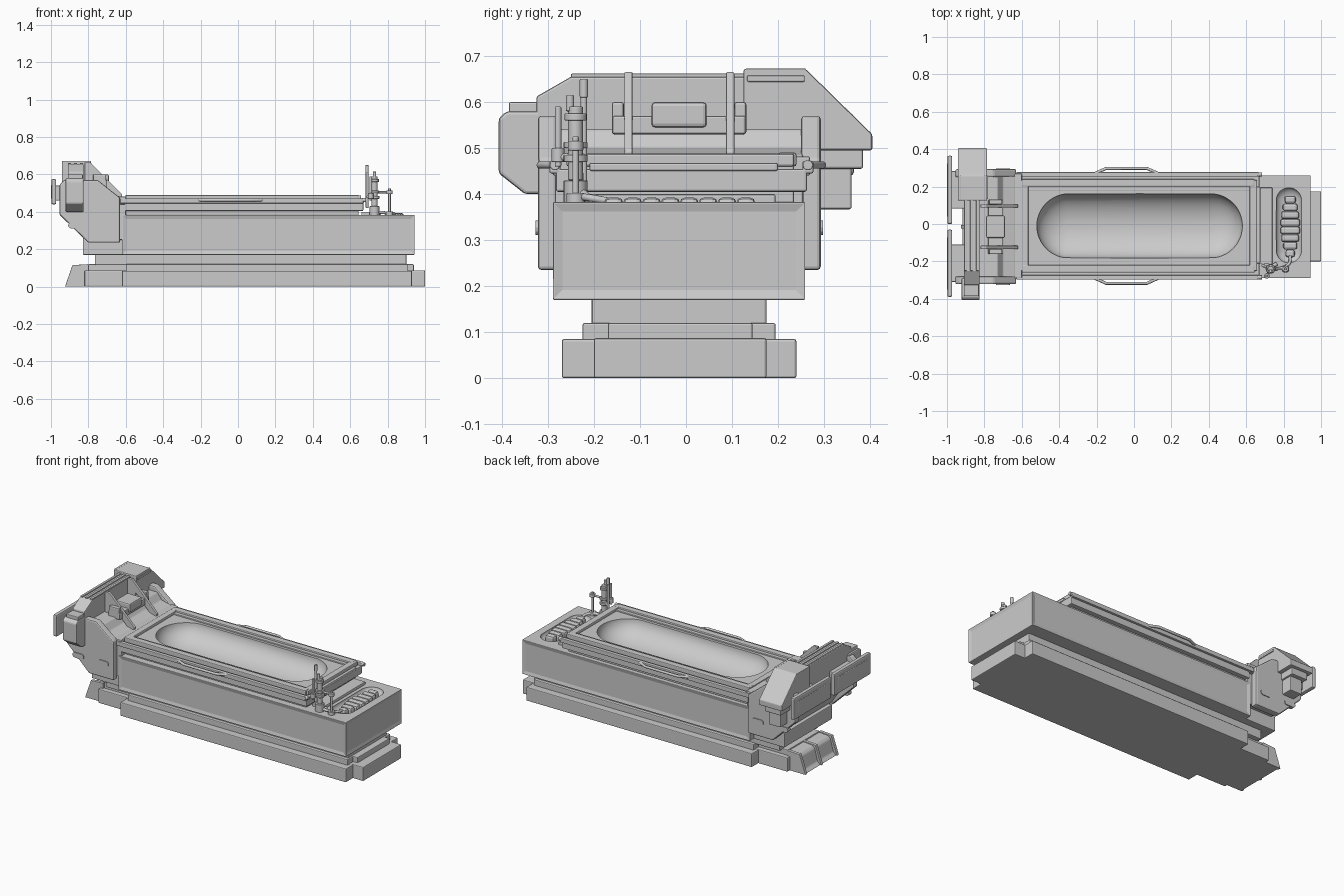
import bpy, bmesh, math
from mathutils import Vector, Matrix

if "Cube" in bpy.data.objects:
    bpy.data.objects.remove(bpy.data.objects["Cube"])


def finish(name, bm, bevel=0.0, smooth=False):
    bmesh.ops.recalc_face_normals(bm, faces=bm.faces[:])
    me = bpy.data.meshes.new(name)
    bm.to_mesh(me)
    bm.free()
    ob = bpy.data.objects.new(name, me)
    bpy.context.collection.objects.link(ob)
    if smooth:
        bpy.ops.object.select_all(action='DESELECT')
        ob.select_set(True)
        bpy.context.view_layer.objects.active = ob
        bpy.ops.object.shade_smooth_by_angle(angle=math.radians(35))
    if bevel:
        m = ob.modifiers.new("bevel", 'BEVEL')
        m.width, m.segments, m.limit_method = bevel, 2, 'ANGLE'
    return ob


def box(name, x, y, z, bevel=0.005, inset=False):
    bm = bmesh.new()
    size = [b - a for a, b in (x, y, z)]
    mid = [(a + b) / 2 for a, b in (x, y, z)]
    bmesh.ops.create_cube(bm, size=1, matrix=Matrix.Translation(mid) @ Matrix.Diagonal((*size, 1)))
    if inset:  # recessed side panels
        bm.normal_update()
        f = [f for f in bm.faces if abs(f.normal.y) > .9 or f.normal.x > .9]
        bmesh.ops.inset_individual(bm, faces=f, thickness=0.03, depth=-0.006)
    return finish(name, bm, bevel)


def prism(name, pts, axis, a, b, bevel=0.005):
    """Profile (x,z) swept along y, or (y,z) swept along x."""
    def at(p, d):
        return (d, p[0], p[1]) if axis == 'x' else (p[0], d, p[1])
    bm = bmesh.new()
    f = bm.faces.new([bm.verts.new(at(p, a)) for p in pts])
    r = bmesh.ops.extrude_face_region(bm, geom=[f])
    d = Vector((b - a, 0, 0) if axis == 'x' else (0, b - a, 0))
    bmesh.ops.translate(bm, vec=d, verts=[v for v in r['geom'] if isinstance(v, bmesh.types.BMVert)])
    return finish(name, bm, bevel)


def rod(name, p, q, r, bevel=0.002):
    p, q = Vector(p), Vector(q)
    d = q - p
    bm = bmesh.new()
    mat = Matrix.Translation((p + q) / 2) @ d.to_track_quat('Z', 'Y').to_matrix().to_4x4()
    bmesh.ops.create_cone(bm, cap_ends=True, segments=20, radius1=r, radius2=r, depth=d.length, matrix=mat)
    return finish(name, bm, bevel, True)


def pipe(name, pts, r, handle='AUTO'):
    cu = bpy.data.curves.new(name, 'CURVE')
    cu.dimensions, cu.bevel_depth, cu.bevel_resolution, cu.use_fill_caps = '3D', r, 3, True
    s = cu.splines.new('BEZIER')
    s.bezier_points.add(len(pts) - 1)
    for bp, p in zip(s.bezier_points, pts):
        bp.co = p
        bp.handle_left_type = bp.handle_right_type = handle
    ob = bpy.data.objects.new(name, cu)
    bpy.context.collection.objects.link(ob)
    return ob


def capsule_cutter(name, centre, half, r, depth, axis):
    """Flattened sphere pulled apart along one axis, used to scoop out basins."""
    bm = bmesh.new()
    bmesh.ops.create_uvsphere(bm, u_segments=48, v_segments=24, radius=1)
    for v in bm.verts:
        c = v.co[axis]
        v.co = Vector((v.co.x * r, v.co.y * r, v.co.z * depth))
        if abs(c) > 1e-4:
            v.co[axis] += math.copysign(half, c)
        v.co += Vector(centre)
    ob = finish(name, bm, 0, True)
    ob.hide_render = True
    ob.hide_viewport = True
    return ob


def cut(ob, cutter):
    m = ob.modifiers.new("cut", 'BOOLEAN')
    m.operation, m.solver, m.object = 'DIFFERENCE', 'EXACT', cutter


# stepped base
box("base_wide", (-.62, .93), (-.27, .24), (0, .085))
box("base_long", (-.82, 1.0), (-.2, .175), (0, .087))
box("base_tier_wide", (-.6, .91), (-.225, .195), (.08, .12))
box("base_tier_long", (-.8, .94), (-.17, .145), (.08, .12))
box("pedestal", (-.765, .9), (-.205, .175), (.115, .175))
prism("rear_foot", [(-.92, 0), (-.9, .02), (-.88, .095), (-.865, .11), (-.8, .115), (-.8, 0)], 'y', -.17, .14)
for y in (-.17, -.015, .14):
    prism("rear_foot_rib", [(-.925, 0), (-.885, .115), (-.8, .12), (-.8, 0)], 'y', y - .01, y + .01, .002)

# main body
body = box("body", (-.62, .945), (-.29, .26), (.17, .383), .004, True)
box("body_rear", (-.83, -.6), (-.25, .22), (.17, .26))
Y0 = -.01

# bed with scooped basin
bed = box("bed", (-.6, .645), (-.25, .235), (.38, .472))
skirt = box("bed_skirt", (-.61, .67), (-.283, .263), (.405, .455))
basin = capsule_cutter("basin_cutter", (.03, Y0, .474), .378, .172, .115, 0)
for o in (bed, skirt, body):
    cut(o, basin)
for s in (-1, 1):
    y = Y0 + s * .23
    box("bed_rim_side", (-.6, .645), (y - .02, y + .02), (.46, .49))
    box("bed_side_rail", (-.63, .67), (Y0 + s * .275 - .012, Y0 + s * .275 + .012), (.445, .472), .004)
    box("bed_lip", (-.57, .625), (Y0 + s * .2 - .012, Y0 + s * .2 + .012), (.465, .48), .003)
    # side grab handle
    pts = [(-.21, .28), (-.15, .307), (.07, .307), (.13, .28)]
    pipe("grab_handle", [(x, Y0 + s * d, .463) for x, d in pts], .008, 'VECTOR')
    rod("rail_knob", (.66, Y0 + s * .275, .463), (.685, Y0 + s * .275, .463), .011)
for x in (-.585, .638):
    box("bed_rim_end", (x - .02, x + .02), (-.25, .235), (.46, .488))
box("bed_end_ledge", (.66, .74), (-.215, .195), (.375, .4))
box("bed_end_bar", (.65, .675), (-.21, .2), (.45, .468))

# tray with a segmented bolster
tray = capsule_cutter("tray_cutter", (.828, -.007, .385), .133, .068, .04, 1)
cut(body, tray)
for i, w in enumerate((.06, .08, .095, .105, .105, .095, .075, .05)):
    y = .13 - i * .041
    box("bolster_segment", (.835 - w / 2, .835 + w / 2), (y - .021, y + .021), (.345, .393), .013)
pipe("hose", [(.835, -.17, .385), (.83, -.21, .392), (.79, -.235, .395), (.73, -.24, .4)], .008)

# tap cluster
for p, q, r in [((.73, -.24, .38), (.73, -.24, .43), .026), ((.73, -.24, .43), (.73, -.24, .59), .016),
                ((.73, -.24, .47), (.73, -.24, .485), .026), ((.73, -.24, .5), (.73, -.24, .513), .026),
                ((.73, -.24, .56), (.73, -.24, .575), .024), ((.73, -.252, .58), (.73, -.252, .615), .009),
                ((.69, -.222, .42), (.69, -.222, .65), .007), ((.69, -.222, .61), (.69, -.222, .65), .009),
                ((.71, -.278, .46), (.71, -.278, .59), .007), ((.71, -.278, .47), (.71, -.278, .5), .014),
                ((.81, -.24, .4), (.81, -.24, .525), .007), ((.81, -.24, .495), (.81, -.24, .515), .017),
                ((.69, -.222, .48), (.73, -.24, .48), .008), ((.73, -.24, .505), (.81, -.24, .505), .006),
                ((.71, -.278, .48), (.73, -.24, .48), .008), ((.81, -.24, .38), (.81, -.24, .402), .02)]:
    rod("tap_part", p, q, r)
pipe("tap_elbow", [(.73, -.235, .46), (.735, -.23, .41), (.76, -.215, .39)], .011)

# head housing with side panels
side = [(-.955, .385), (-.8, .235), (-.63, .235), (-.63, .475), (-.75, .57), (-.93, .57), (-.955, .545)]
for a, b, out in ((-.322, -.28, -.327), (.25, .293, .298)):
    prism("head_side", side, 'y', a, b, .008)
    for x in (-.87, -.70):
        slot = [(x + sx * .022 + .016 * math.cos(t), .327 + .016 * math.sin(t))
                for sx, t0 in ((1, -90), (-1, 90))
                for t in [math.radians(t0 + 30 * k) for k in range(7)]]
        prism("head_slot", slot, 'y', out, (a + b) / 2, 0)
prism("head_block", [(-.9, .4), (-.8, .25), (-.6, .25), (-.6, .46), (-.64, .485), (-.7, .5), (-.73, .54), (-.9, .54)],
      'y', -.285, .255)
box("head_sill", (-.66, -.6), (-.29, .27), (.44, .482))
for y in (-.125, .096):
    prism("head_bracket", [(-.82, .5), (-.82, .665), (-.79, .665), (-.62, .495), (-.62, .47), (-.66, .48),
                           (-.765, .59), (-.775, .5)], 'y', y - .009, y + .009, .003)
box("centre_block", (-.79, -.69), (-.075, .045), (.545, .6), .008)
box("centre_mount", (-.78, -.7), (-.16, .13), (.53, .57))
for y in (-.148, .118):
    box("centre_clamp", (-.775, -.705), (y - .013, y + .013), (.53, .6))

# cross beam and rear rails
prism("cross_beam", [(-.325, .5), (-.325, .612), (-.25, .655), (.14, .655), (.14, .5)], 'x', -.91, -.825)
for x in (-.9, -.868, -.836):
    box("beam_rail", (x - .008, x + .008), (-.25, .14), (.645, .662), .003)
box("beam_end_rail", (-.91, -.83), (-.385, -.3), (.575, .6), .004)

# end block on the front side
prism("end_block", [(-.407, .565), (-.39, .58), (-.29, .58), (-.29, .4), (-.35, .4), (-.407, .445)], 'x', -.922, -.825, .007)
box("end_block_cap", (-.9, -.845), (-.38, -.33), (.45, .592))

# hood on the back side
prism("hood", [(.125, .5), (.125, .672), (.26, .672), (.405, .53), (.405, .495), (.3, .495)], 'x', -.942, -.785, .005)
box("hood_slot", (-.79, -.78), (.133, .258), (.644, .658), .003)
box("hood_lower", (-.92, -.81), (.28, .385), (.455, .5))
box("hood_foot", (-.9, -.82), (.28, .36), (.367, .46))
for x in (-.935, -.792):
    box("hood_edge", (x - .007, x + .007), (.13, .26), (.66, .673), .002)

# rear plates
for a, b in ((-.39, -.03), (0, .365)):
    box("rear_plate", (-.998, -.972), (a, b), (.44, .575), .008)
    box("rear_plate_pad", (-1.0, -.98), (a + .04, b - .04), (.47, .545), .004)
    box("rear_plate_mount", (-.98, -.9), ((a + b) / 2 - .1, (a + b) / 2 + .1), (.46, .54))
